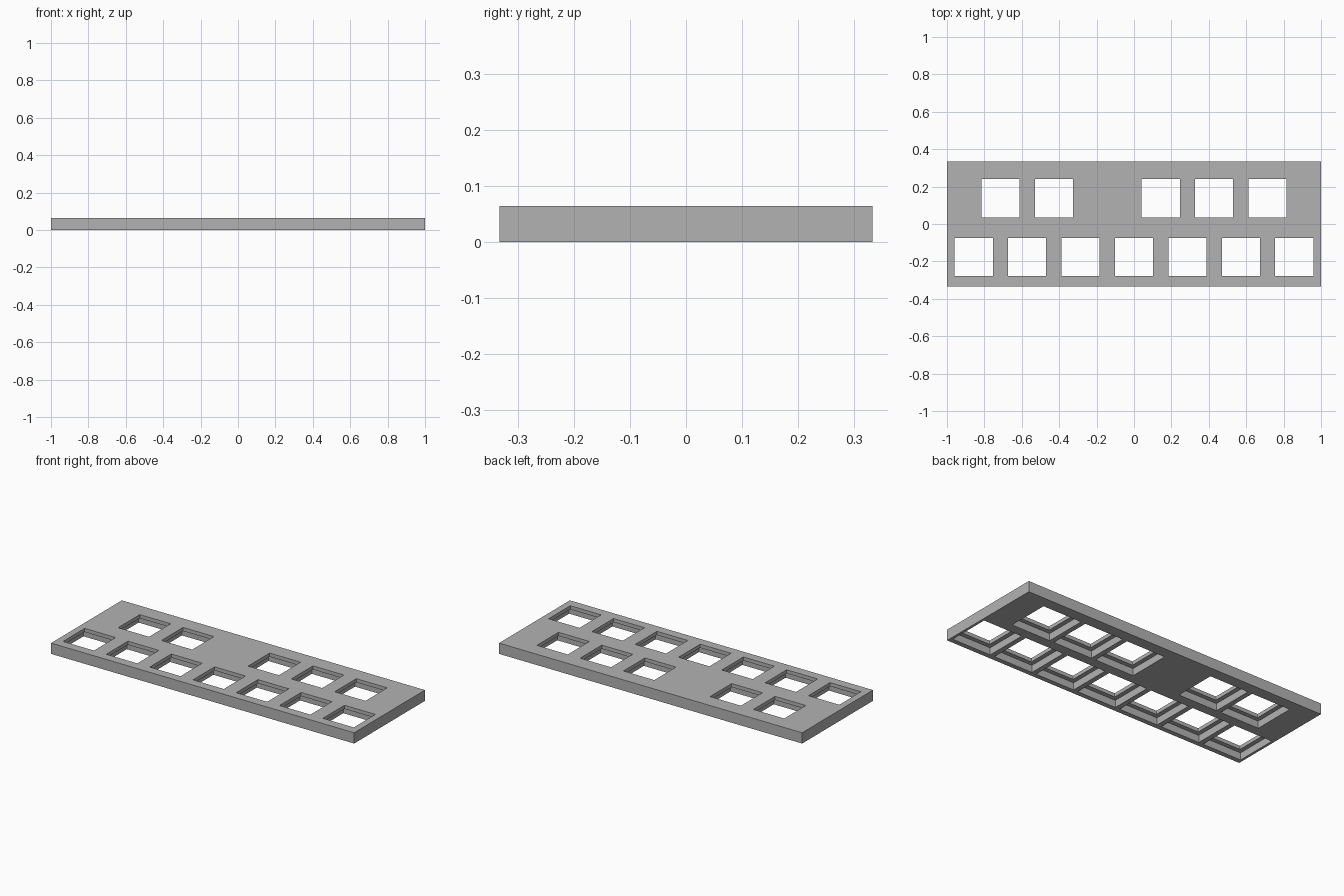
import bpy
import bmesh
from mathutils import Matrix

cube = bpy.data.objects.get("Cube")
if cube:
    bpy.data.objects.remove(cube, do_unlink=True)

# Overall sizes
LENGTH, DEPTH, HEIGHT = 2.0, 0.667, 0.0645
PITCH = LENGTH / 7
HOLE, POCKET = 0.204, 0.256
LIP = 0.022

grey = bpy.data.materials.new("plain_grey")
grey.use_nodes = True
colour = (0.45, 0.45, 0.45, 1)
grey.diffuse_color = colour
grey.node_tree.nodes["Principled BSDF"].inputs["Base Color"].default_value = colour


def add_box(bm, x, y, z0, z1, sx, sy):
    place = Matrix.Translation((x, y, (z0 + z1) / 2)) @ Matrix.Diagonal((sx, sy, z1 - z0, 1))
    bmesh.ops.create_cube(bm, size=1, matrix=place)


def finish(name, bm):
    mesh = bpy.data.meshes.new(name)
    bm.to_mesh(mesh)
    bm.free()
    mesh.materials.append(grey)
    obj = bpy.data.objects.new(name, mesh)
    bpy.context.collection.objects.link(obj)
    return obj


# Solid plate
bm = bmesh.new()
add_box(bm, 0, 0, 0, HEIGHT, LENGTH, DEPTH)
plate = finish("switch_plate", bm)

# Seven front openings, five back openings staggered between them
centres = [(i * PITCH, -0.177) for i in range(-3, 4)]
centres += [(i * PITCH, 0.138) for i in (-2.5, -1.5, 0.5, 1.5, 2.5)]


def cut(name, size, z0, z1):
    bm = bmesh.new()
    for x, y in centres:
        add_box(bm, x, y, z0, z1, size, size)
    cutter = finish(name, bm)
    cutter.hide_render = True
    mod = plate.modifiers.new(name, "BOOLEAN")
    mod.operation = "DIFFERENCE"
    mod.solver = "EXACT"
    mod.object = cutter
    bpy.context.view_layer.objects.active = plate
    bpy.ops.object.modifier_apply(modifier=name)
    bpy.data.objects.remove(cutter, do_unlink=True)


# Wider pockets from below, then narrow openings through the lip
cut("pocket_cutter", POCKET, -0.1, HEIGHT - LIP)
cut("opening_cutter", HOLE, -0.05, HEIGHT + 0.05)
